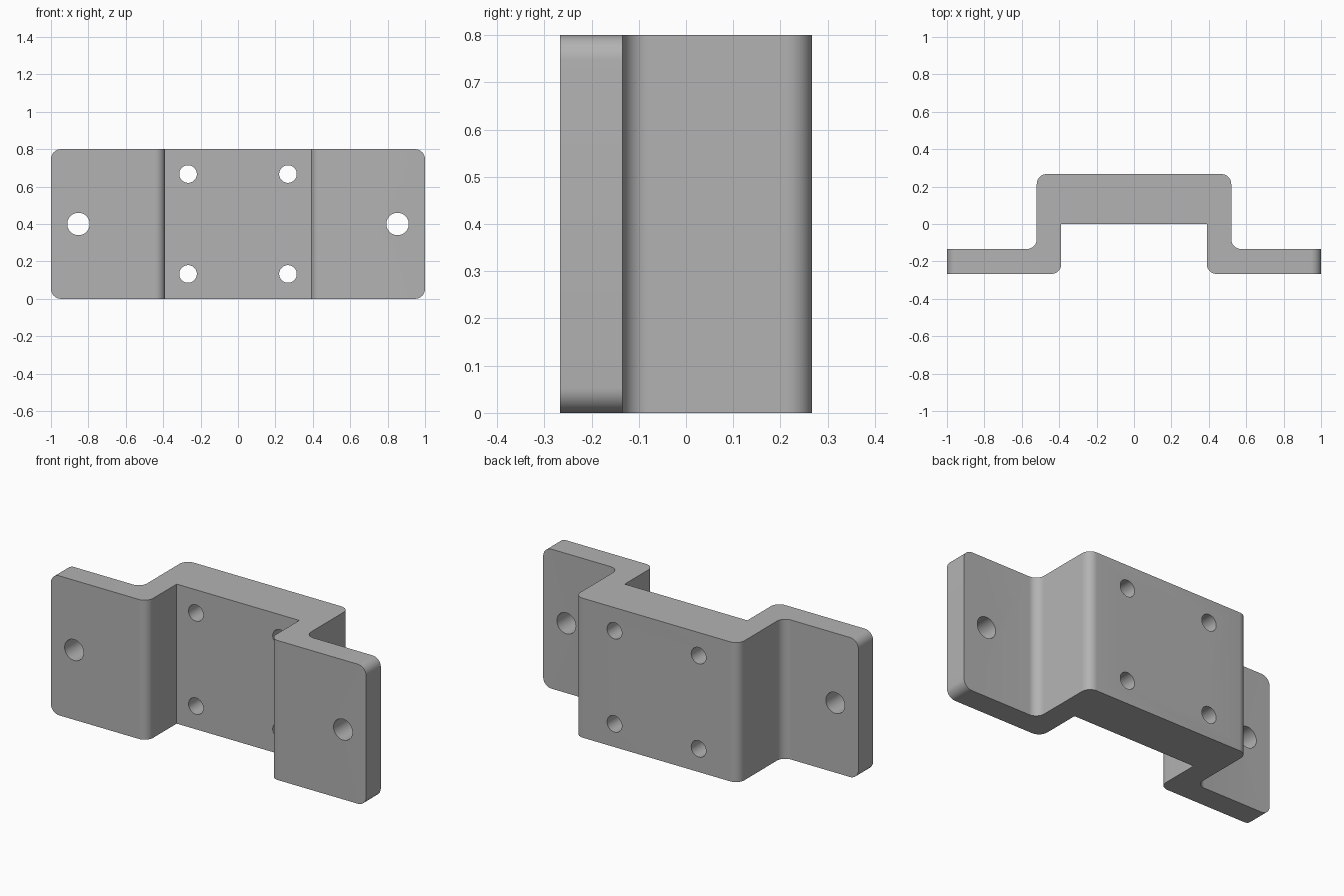
import bpy, bmesh
from math import cos, sin, pi, radians
from mathutils import Vector, Matrix

cube = bpy.data.objects.get("Cube")
if cube:
    bpy.data.objects.remove(cube, do_unlink=True)

HEIGHT, THICK, DEPTH, FILLET = 0.8, 0.133, 0.267, 0.053
WALL_IN, WALL_OUT = 0.389, 0.52
OVER = 0.1  # extra stock trimmed away by the outline

grey = bpy.data.materials.new("grey metal")
grey.use_nodes = True
colour = (0.45, 0.45, 0.45, 1)
grey.diffuse_color = colour
grey.node_tree.nodes["Principled BSDF"].inputs["Base Color"].default_value = colour


def rounded(corners, steps=10):
    """Polygon from (x, y, radius) right-angle corners, arcs at radius > 0."""
    pts = []
    for i, (x, y, r) in enumerate(corners):
        p = Vector((x, y))
        if not r:
            pts.append(p)
            continue
        a = (Vector(corners[i - 1][:2]) - p).normalized() * r
        b = (Vector(corners[(i + 1) % len(corners)][:2]) - p).normalized() * r
        for k in range(steps + 1):
            t = k / steps * pi / 2
            pts.append(p + a * (1 - sin(t)) + b * (1 - cos(t)))
    return pts


def prism(name, pts, start, end, along_y=False):
    """Extrude a flat outline along z, or along y for an outline in x and z."""
    bm = bmesh.new()
    place = (lambda p: (p.x, start, p.y)) if along_y else (lambda p: (p.x, p.y, start))
    face = bm.faces.new([bm.verts.new(place(p)) for p in pts])
    geom = bmesh.ops.extrude_face_region(bm, geom=[face])["geom"]
    move = Vector((0, end - start, 0)) if along_y else Vector((0, 0, end - start))
    bmesh.ops.translate(bm, vec=move, verts=[v for v in geom if isinstance(v, bmesh.types.BMVert)])
    bmesh.ops.recalc_face_normals(bm, faces=bm.faces)
    mesh = bpy.data.meshes.new(name)
    bm.to_mesh(mesh)
    bm.free()
    obj = bpy.data.objects.new(name, mesh)
    bpy.context.collection.objects.link(obj)
    mesh.materials.append(grey)
    return obj


def carve(target, cutter, operation):
    cutter.hide_render = True
    mod = target.modifiers.new("carve", "BOOLEAN")
    mod.operation, mod.solver, mod.object = operation, "EXACT", cutter
    bpy.context.view_layer.objects.active = target
    bpy.ops.object.modifier_apply(modifier=mod.name)
    bpy.data.objects.remove(cutter, do_unlink=True)


# Hat-shaped section: flanges, walls and thick centre plate
half = [
    (WALL_IN, 0, 0), (WALL_IN, -DEPTH, FILLET),
    (1 + OVER, -DEPTH, 0), (1 + OVER, -DEPTH + THICK, 0),
    (WALL_OUT, -DEPTH + THICK, FILLET), (WALL_OUT, DEPTH, FILLET),
]
section = half + [(-x, y, r) for x, y, r in reversed(half)]
bracket = prism("mounting_bracket", rounded(section), -OVER, HEIGHT + OVER)

# Front outline with rounded flange corners
outline = [(-1, 0, FILLET), (1, 0, FILLET), (1, HEIGHT, FILLET), (-1, HEIGHT, FILLET)]
carve(bracket, prism("outline_cutter", rounded(outline), -0.5, 0.5, True), "INTERSECT")

# Bolt holes in the flanges and the centre plate
holes = [(0.853, HEIGHT / 2, 0.06), (0.267, 0.133, 0.047), (0.267, HEIGHT - 0.133, 0.047)]
for x, z, r in holes:
    for side in (-1, 1):
        circle = [Vector((side * x + r * cos(k * pi / 20), z + r * sin(k * pi / 20))) for k in range(40)]
        carve(bracket, prism("hole_cutter", circle, -0.5, 0.5, True), "DIFFERENCE")

# Smooth fillets, crisp edges
bpy.ops.object.select_all(action="DESELECT")
bracket.select_set(True)
bpy.context.view_layer.objects.active = bracket
bpy.ops.object.shade_smooth_by_angle(angle=radians(30))
